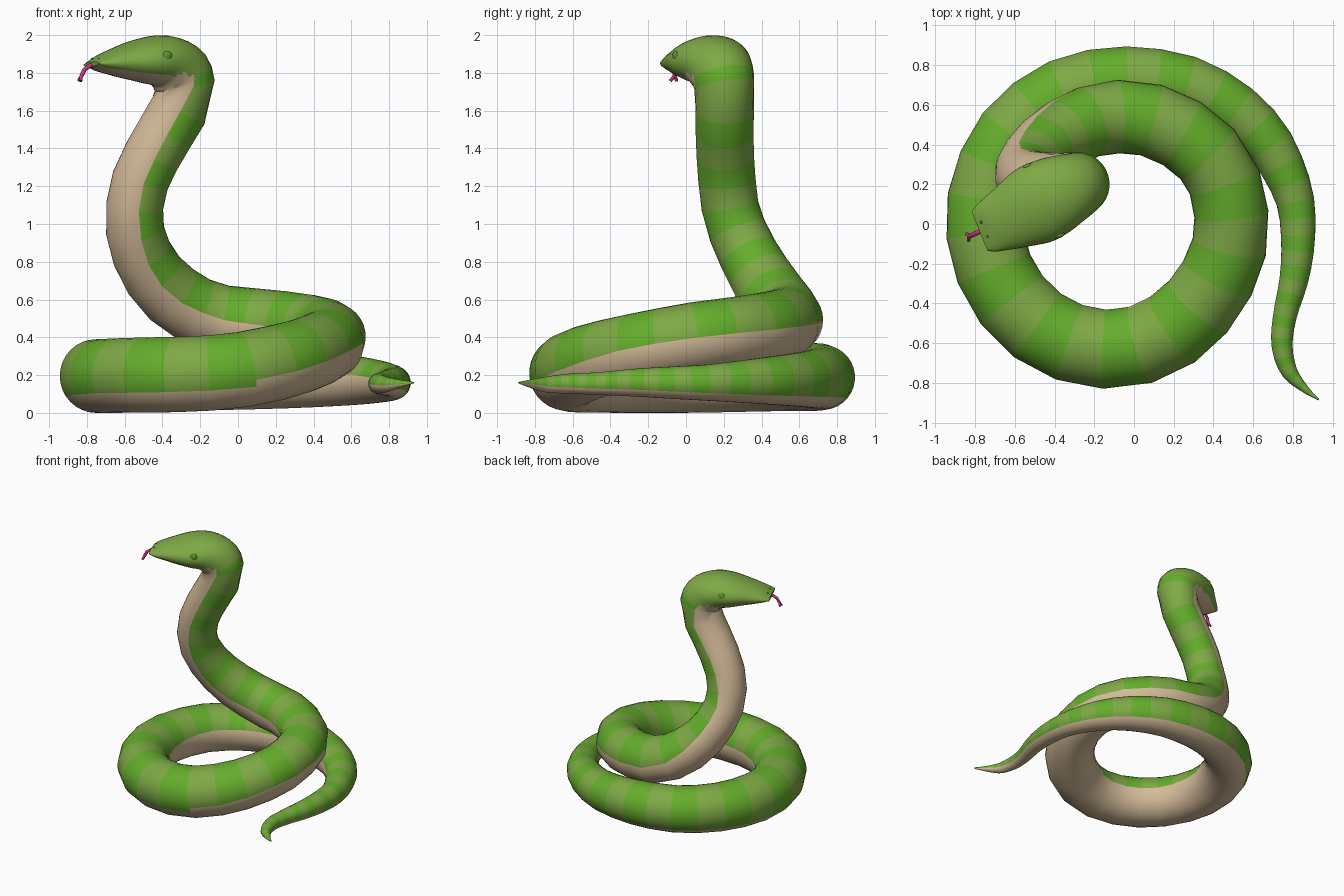
import bpy, bmesh, math
from mathutils import Vector, Matrix

if "Cube" in bpy.data.objects:
    bpy.data.objects.remove(bpy.data.objects["Cube"])


def material(name, rgb):
    m = bpy.data.materials.new(name)
    m.use_nodes = True
    m.diffuse_color = (*rgb, 1)
    bsdf = next(n for n in m.node_tree.nodes if n.type == "BSDF_PRINCIPLED")
    bsdf.inputs["Base Color"].default_value = (*rgb, 1)
    return m


bright = material("bright green", (.13, .42, .025))
dull = material("olive green", (.21, .4, .06))
cream = material("belly cream", (.66, .5, .32))
eye_green = material("eye green", (.1, .33, .03))
dark = material("nostril green", (.04, .12, .015))
pink = material("tongue pink", (.55, .035, .23))


def clamp(v):
    return max(0, min(1, v))


def add_object(name, bm, mats):
    me = bpy.data.meshes.new(name)
    bm.to_mesh(me)
    bm.free()
    for m in mats:
        me.materials.append(m)
    ob = bpy.data.objects.new(name, me)
    bpy.context.collection.objects.link(ob)
    bpy.ops.object.select_all(action="DESELECT")
    ob.select_set(True)
    bpy.context.view_layer.objects.active = ob
    bpy.ops.object.shade_smooth_by_angle(angle=math.radians(50))


# Centre line from tail tip to neck: x, y, z, radius
tail = [(.93, -.885, .16, .004), (.86, -.83, .155, .02), (.78, -.74, .15, .042),
        (.745, -.61, .155, .053), (.76, -.46, .155, .06), (.805, -.28, .16, .073),
        (.825, -.1, .16, .084), (.815, .1, .16, .095), (.755, .27, .165, .11)]
coils = [(.66, .43, .17, .125), (.51, .57, .175, .14), (.3, .68, .18, .155),
         (.08, .72, .185, .167), (-.16, .71, .19, .177), (-.4, .63, .19, .182),
         (-.61, .45, .195, .187), (-.73, .2, .195, .192), (-.75, -.05, .195, .195),
         (-.67, -.3, .197, .197), (-.5, -.5, .2, .2), (-.28, -.61, .205, .2),
         (-.04, -.625, .22, .2), (.18, -.54, .26, .2), (.36, -.37, .31, .195),
         (.47, -.15, .36, .19), (.49, .05, .4, .187), (.43, .27, .43, .185),
         (.28, .43, .455, .185), (.08, .525, .475, .185)]
neck = [(-.1, .54, .495, .185), (-.24, .51, .55, .18), (-.36, .45, .635, .175),
        (-.46, .38, .75, .165), (-.53, .3, .9, .157), (-.55, .24, 1.06, .152),
        (-.51, .215, 1.25, .152), (-.41, .205, 1.44, .153), (-.32, .205, 1.59, .155),
        (-.28, .205, 1.7, .157)]
# Head stations: x, y, z, half width, half height
head = [(-.305, .19, 1.797, .17, .165), (-.39, .15, 1.858, .195, .142),
        (-.5, .095, 1.865, .203, .12), (-.62, .035, 1.858, .168, .085),
        (-.72, -.012, 1.85, .135, .048), (-.765, -.032, 1.847, .12, .025),
        (-.777, -.037, 1.846, .108, .012)]
stations = [(*p, p[3]) for p in tail + coils + neck] + head
head_start = len(stations) - len(head)


def spline(t):
    i = min(int(t), len(stations) - 2)
    f = t - i
    p = [stations[max(0, min(k, len(stations) - 1))] for k in range(i - 1, i + 3)]
    return [b + .5 * f * (c - a + f * (2*a - 5*b + 4*c - d + f * (3 * (b - c) + d - a)))
            for a, b, c, d in zip(*p)]


# Ring positions spaced in proportion to thickness, one ring per stripe
SIDES = 32
forward = Vector((-.9, -.42, 0)).normalized()
params, travelled, last = [0.0], 0.0, spline(0)
for k in range(1, (len(stations) - 1) * 60 + 1):
    s = spline(k / 60)
    travelled += (Vector(s[:3]) - Vector(last[:3])).length
    last = s
    spacing = .03 if k / 60 > head_start - .3 else max(.9 * s[3], .025)
    if travelled >= spacing:
        params.append(k / 60)
        travelled = 0.0
params[-1] = len(stations) - 1


def belly_direction(c, tangent):
    inward = Vector((-.05 - c.x, .05 - c.y, 0)).normalized()
    roll_in = (.42 + .12 * max(-1, min(1, c.y / .4))) * clamp((.34 - c.z) / .1)
    neck_facing = Vector((-2, -.1, 0)).lerp(forward, clamp((c.z - 1.6) / .2))
    d = Vector((0, 0, -1)) + inward * roll_in + neck_facing * clamp((c.z - .48) / .3)
    return (d - tangent * d.dot(tangent)).normalized()


# Body and head as one tapering tube
bm = bmesh.new()
rings = []
for t in params:
    x, y, z, w, h = spline(t)
    c = Vector((x, y, z))
    a, b = spline(max(t - .05, 0)), spline(min(t + .05, len(stations) - 1))
    tangent = (Vector(b[:3]) - Vector(a[:3])).normalized()
    down = belly_direction(c, tangent)
    side = tangent.cross(down)
    rings.append([bm.verts.new(c + down * h * math.cos(u) + side * w * math.sin(u))
                  for u in (math.tau * j / SIDES for j in range(SIDES))])
for i in range(len(rings) - 1):
    on_head = params[i] >= head_start - .3
    # The belly is narrower under the low coil and tail, and under the jaw
    low = .2 if spline(params[i])[2] < .23 else 0
    belly_limit = low + .5 * clamp((params[i] - head_start + .3) / 1.2)
    for j in range(SIDES):
        n = (j + 1) % SIDES
        f = bm.faces.new((rings[i][j], rings[i][n], rings[i + 1][n], rings[i + 1][j]))
        if math.cos(math.tau * (j + .5) / SIDES) > belly_limit:
            f.material_index = 2
        else:
            f.material_index = 1 if on_head else i % 2
bm.faces.new(rings[0]).material_index = 1
bm.faces.new(rings[-1]).material_index = 1
bmesh.ops.recalc_face_normals(bm, faces=bm.faces[:])
add_object("snake_body", bm, [bright, dull, cream])

# Eyes and nostrils on both sides of the head
across = Vector((-forward.y, forward.x, 0))
turn = Matrix((forward, across, (0, 0, 1))).transposed().to_4x4()


def bead(name, place, size, mat):
    b = bmesh.new()
    bmesh.ops.create_uvsphere(b, u_segments=16, v_segments=10, radius=1)
    b.transform(Matrix.Translation(place) @ turn @ Matrix.Diagonal((*size, 1)))
    add_object(name, b, [mat])


for label, s in (("right", 1), ("left", -1)):
    bead(label + "_eye", Vector((-.455, .117, 1.89)) + across * s * .192,
         (.027, .013, .027), eye_green)
    bead(label + "_nostril", Vector((-.752, -.027, 1.875)) + across * s * .04,
         (.007, .007, .005), dark)


# Forked tongue
def strand(name, points, radius):
    cu = bpy.data.curves.new(name, "CURVE")
    cu.dimensions = "3D"
    cu.bevel_depth = radius
    cu.bevel_resolution = 2
    cu.use_fill_caps = True
    sp = cu.splines.new("POLY")
    sp.points.add(len(points) - 1)
    for q, p in zip(sp.points, points):
        q.co = (*p, 1)
    cu.materials.append(pink)
    bpy.context.collection.objects.link(bpy.data.objects.new(name, cu))


fork = (-.828, -.061, 1.785)
strand("tongue", [(-.74, -.02, 1.843), (-.785, -.042, 1.838), (-.812, -.054, 1.818), fork], .012)
strand("tongue_tip_right", [fork, (-.838, -.053, 1.77), (-.843, -.05, 1.757)], .009)
strand("tongue_tip_left", [fork, (-.832, -.073, 1.77), (-.833, -.083, 1.757)], .009)
